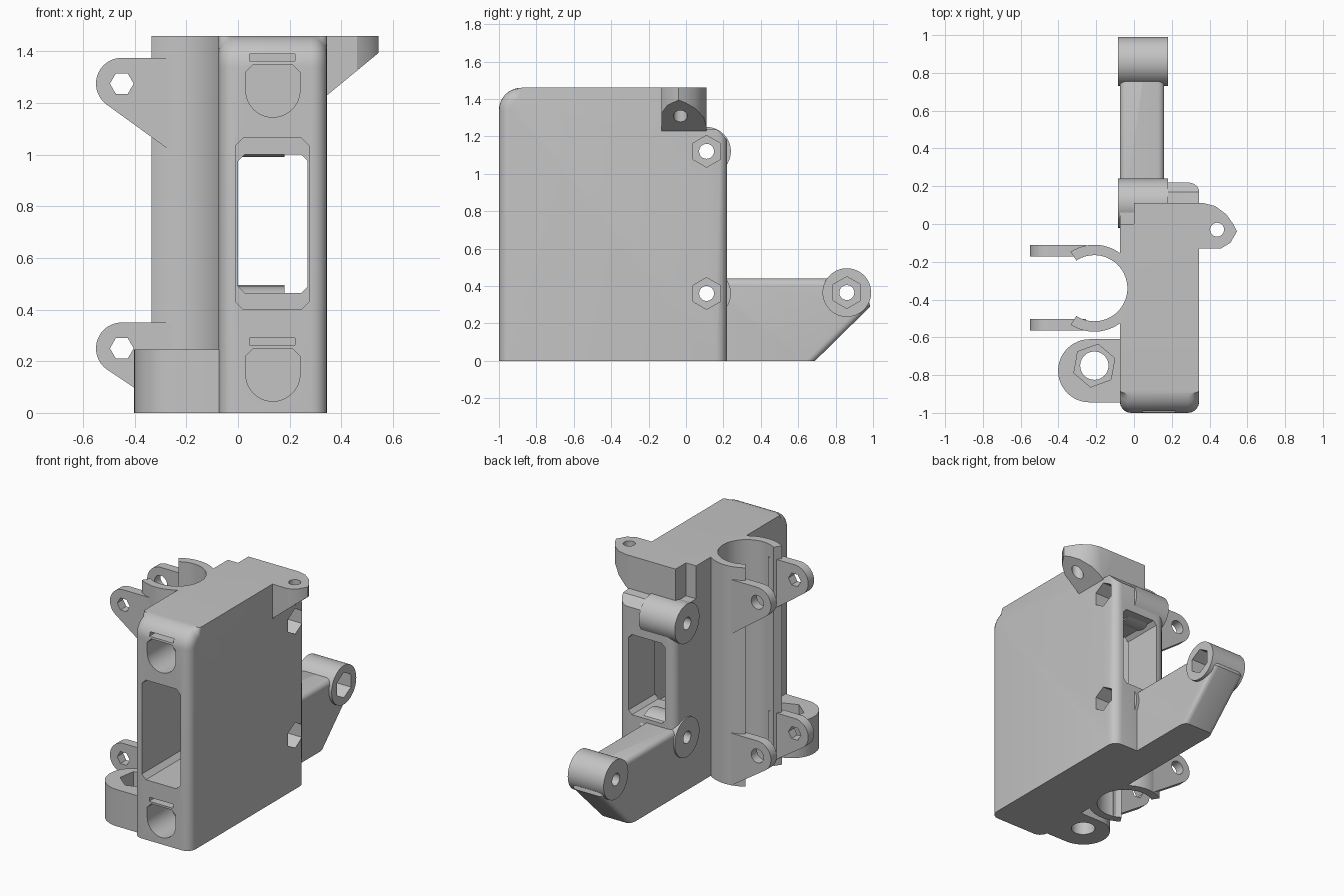
import bpy, bmesh
from math import cos, sin, radians
from mathutils import Vector

if "Cube" in bpy.data.objects:
    bpy.data.objects.remove(bpy.data.objects["Cube"])

grey = bpy.data.materials.new("light grey plastic")
grey.use_nodes = True
GREY = (0.55, 0.55, 0.55, 1)
grey.diffuse_color = GREY
grey.node_tree.nodes["Principled BSDF"].inputs["Base Color"].default_value = GREY


def arc(cx, cy, r, start, end, n=24):
    """Points on an arc, angles in degrees."""
    steps = [radians(start + (end - start) * i / n) for i in range(n + 1)]
    return [(cx + r * cos(a), cy + r * sin(a)) for a in steps]


def circle(cx, cy, r, n=40, turn=0):
    return arc(cx, cy, r, turn, turn + 360, n)[:-1]


def rect(u0, u1, v0, v1, c=0):
    """Rectangle with optional chamfered corners."""
    if not c:
        return [(u0, v0), (u1, v0), (u1, v1), (u0, v1)]
    return [(u0 + c, v0), (u1 - c, v0), (u1, v0 + c), (u1, v1 - c),
            (u1 - c, v1), (u0 + c, v1), (u0, v1 - c), (u0, v0 + c)]


def prism(name, pts, axis, lo, hi, round_edge=None, radius=0.0):
    """Extrude a profile along an axis; round the edges chosen by round_edge."""
    place = {"x": lambda u, v, t: (t, u, v),
             "y": lambda u, v, t: (u, t, v),
             "z": lambda u, v, t: (u, v, t)}[axis]
    bm = bmesh.new()
    ends = [[bm.verts.new(place(u, v, t)) for u, v in pts] for t in (lo, hi)]
    bm.faces.new(ends[0])
    bm.faces.new(ends[1])
    n = len(pts)
    for i in range(n):
        j = (i + 1) % n
        bm.faces.new((ends[0][i], ends[0][j], ends[1][j], ends[1][i]))
    bmesh.ops.recalc_face_normals(bm, faces=bm.faces)
    if round_edge:
        chosen = [e for e in bm.edges
                  if round_edge((e.verts[0].co + e.verts[1].co) / 2,
                                (e.verts[1].co - e.verts[0].co).normalized())]
        bmesh.ops.bevel(bm, geom=chosen, offset=radius, segments=5,
                        profile=0.5, affect="EDGES")
    mesh = bpy.data.meshes.new(name)
    bm.to_mesh(mesh)
    bm.free()
    mesh.materials.append(grey)
    ob = bpy.data.objects.new(name, mesh)
    bpy.context.collection.objects.link(ob)
    return ob


def cut(ob, pts, axis, lo, hi):
    """Subtract an extruded profile from an object."""
    cutter = prism("cutter", pts, axis, lo, hi)
    cutter.hide_render = True
    mod = ob.modifiers.new("cut", "BOOLEAN")
    mod.operation, mod.solver, mod.object = "DIFFERENCE", "EXACT", cutter
    bpy.context.view_layer.objects.active = ob
    bpy.ops.object.modifier_apply(modifier=mod.name)
    bpy.data.objects.remove(cutter)


parts = []
X0, X1 = -0.075, 0.345
BOSSES = [("upper", 0.11, 1.12), ("lower", 0.11, 0.36), ("arm", 0.86, 0.365)]


def drill(ob, y, z, nut_x):
    """Cross hole with a hexagonal nut pocket on the left side."""
    cut(ob, circle(y, z, 0.04, 24), "x", -0.3, 0.6)
    cut(ob, circle(y, z, 0.085, 6, 30), "x", nut_x, 0.6)


# Main body
profile = [(-1, 0), (0.22, 0), (0.22, 1.18), (0.17, 1.235), (0.11, 1.24), (0.11, 1.46)]
profile += arc(-0.88, 1.34, 0.12, 90, 180, 10)
body = prism("main_body", profile, "x", X0, X1,
             lambda c, d: abs(d.x) < 0.5 and c.z > 0.01
             and (c.y < -0.89 or c.y > 0.215), 0.06)
parts.append(body)

# Window: wide front pocket, narrower rear opening
cut(body, rect(-0.01, 0.275, 0.4, 1.065, 0.03), "y", -1.1, -0.06)
cut(body, rect(0, 0.27, 0.465, 1.0, 0.025), "y", -0.1, 0.4)

# Front scoops and slits
for base in (0.0, 1.1):
    scoop = arc(0.135, base + 0.15, 0.105, 180, 360)
    scoop += [(0.24, base + 0.22), (0.21, base + 0.25),
              (0.06, base + 0.25), (0.03, base + 0.22)]
    cut(body, scoop, "y", -1.1, -0.75)
    cut(body, rect(0.045, 0.22, base + 0.263, base + 0.29), "y", -1.1, -0.85)

# Tube groove, rear top notch and bolt holes in the body
CX, CY, BORE = -0.21, -0.34, 0.175
cut(body, circle(CX, CY, BORE, 64), "z", -0.1, 1.6)
cut(body, rect(-0.2, 0, 0.0, 0.3), "z", 1.24, 1.6)
for _, y, z in BOSSES[:2]:
    drill(body, y, z, 0.18)

# Cylindrical bosses
for name, y, z in BOSSES:
    boss = prism(name + "_boss", circle(y, z, 0.13, 48), "x", -0.085, 0.18)
    drill(boss, y, z, 0.18 if name != "arm" else 0.06)
    parts.append(boss)

# Rear arm
arm = prism("rear_arm",
            [(0.15, 0), (0.69, 0), (0.985, 0.29), (0.96, 0.4), (0.86, 0.44), (0.15, 0.44)],
            "x", -0.075, 0.16,
            lambda c, d: abs(d.x) < 0.5 and c.y > 0.2 and c.z > 0.05, 0.035)
for _, y, z in BOSSES[1:]:
    drill(arm, y, z, 0.06 if y > 0.5 else 0.18)
parts.append(arm)

# Open tube clamp
shell = arc(CX, CY, 0.23, -123, 123, 48) + arc(CX, CY, BORE, 123, -123, 48)
clamp = prism("tube_clamp", shell, "z", 0, 1.46)
cut(clamp, rect(-0.04, 0.2, -0.7, 0.1), "z", -0.1, 1.6)
parts.append(clamp)

# Clamp ears, two pairs
for level, z in (("lower", 0.25), ("upper", 1.275)):
    foot = max(z - 0.265, 0.0)
    ear = [(-0.255, foot), (-0.255, z + 0.1)] + arc(-0.45, z, 0.1, 90, 233)
    for side, y in (("front", -0.565), ("back", -0.172)):
        ob = prism(f"{level}_{side}_clamp_ear", ear, "y", y, y + 0.062)
        cut(ob, circle(-0.45, z, 0.046, 6 if side == "front" else 20), "y", y - 0.1, y + 0.2)
        parts.append(ob)

# Front foot lug with nut pocket
lug = prism("foot_lug",
            [(-0.03, -0.945), (-0.03, -0.61)] + arc(-0.235, -0.777, 0.167, 90, 270),
            "z", 0, 0.245)
cut(lug, circle(-0.21, -0.75, 0.075), "z", -0.1, 0.4)
cut(lug, circle(-0.21, -0.75, 0.115, 6, 20), "z", 0.14, 0.4)
parts.append(lug)

# Top side bracket with sloped underside
outline = [(0.2, 0.11), (0.2, -0.13), (0.46, -0.13)]
outline += [(0.51, -0.1), (0.545, -0.04), (0.525, 0.0), (0.49, 0.05), (0.43, 0.095), (0.37, 0.11)]
bracket = prism("top_bracket", outline, "z", 1.23, 1.46)
cut(bracket, [(0.345, 1.23), (0.6, 1.44), (0.7, 1.1), (0.345, 1.1)], "y", -0.4, 0.4)
cut(bracket, circle(0.44, -0.03, 0.037, 24), "z", 1.0, 1.6)
parts.append(bracket)

# Smooth the curves, keep hard edges crisp
bpy.ops.object.select_all(action="DESELECT")
for ob in parts:
    ob.select_set(True)
bpy.context.view_layer.objects.active = body
bpy.ops.object.shade_smooth_by_angle(angle=radians(30))
